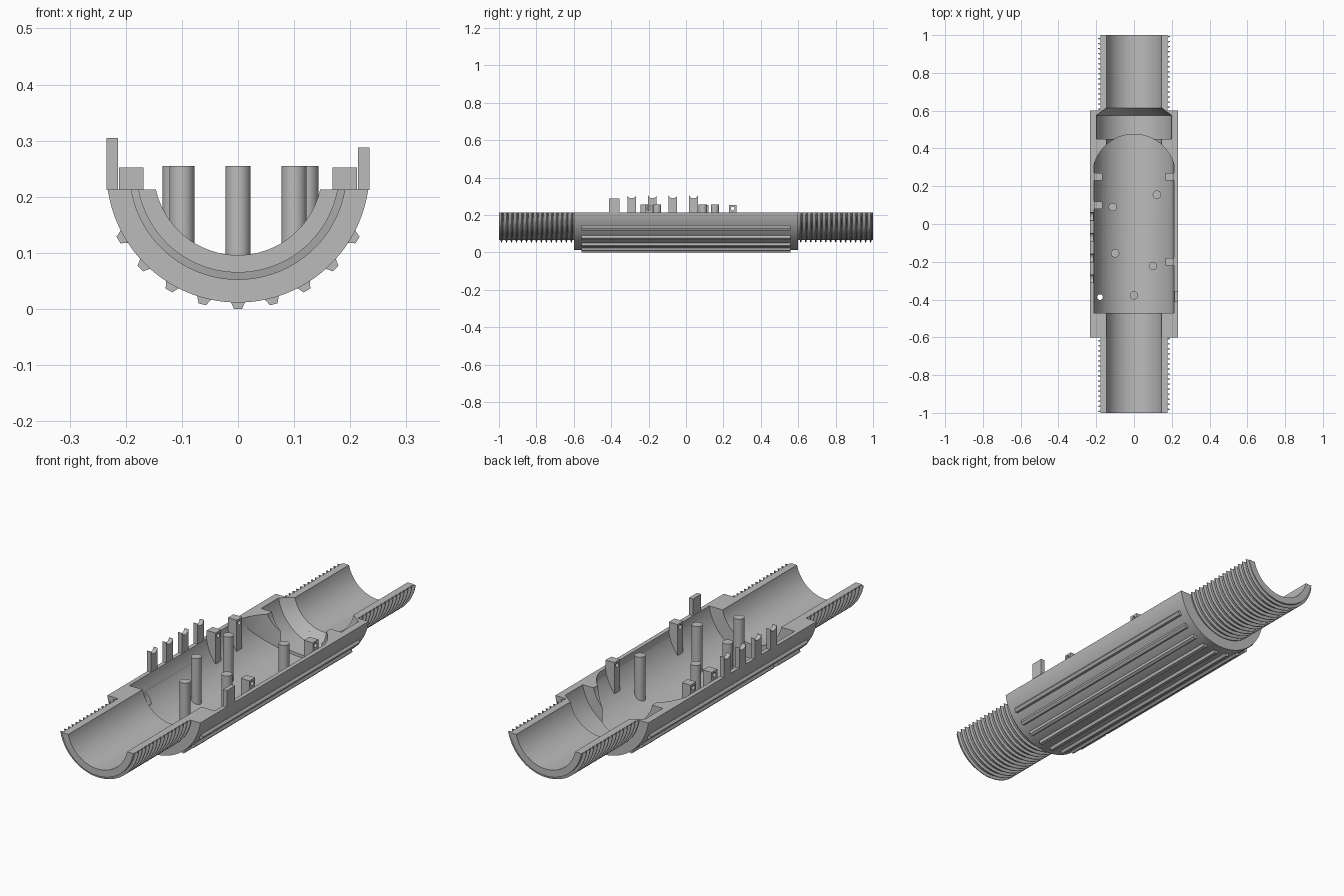
import bpy, bmesh, math
from mathutils import Vector, Matrix

AXIS, CUT = 0.246, 0.213          # height of the tube axis, height of the split plane
OUTER, BORE, CAVITY = 0.2344, 0.15, 0.2155

cube = bpy.data.objects.get("Cube")
if cube:
    bpy.data.objects.remove(cube)

grey = bpy.data.materials.new("plain grey")
grey.use_nodes = True
grey.diffuse_color = (0.5, 0.5, 0.5, 1)
grey.node_tree.nodes["Principled BSDF"].inputs["Base Color"].default_value = (0.5, 0.5, 0.5, 1)


def finish(name, bm):
    bmesh.ops.recalc_face_normals(bm, faces=bm.faces)
    mesh = bpy.data.meshes.new(name)
    bm.to_mesh(mesh)
    bm.free()
    mesh.materials.append(grey)
    obj = bpy.data.objects.new(name, mesh)
    bpy.context.collection.objects.link(obj)
    return obj


def add_prism(bm, points, direction):
    """Closed outline swept along a direction."""
    face = bm.faces.new([bm.verts.new(p) for p in points])
    ext = bmesh.ops.extrude_face_region(bm, geom=[face], use_keep_orig=True)
    top = [g for g in ext["geom"] if isinstance(g, bmesh.types.BMVert)]
    bmesh.ops.translate(bm, verts=top, vec=direction)


def prism(name, points, direction):
    bm = bmesh.new()
    add_prism(bm, points, direction)
    return finish(name, bm)


def trough(name, profile, steps=72, pitch=0):
    """Sweep a closed (y, radius, helical) outline around the axis, then split it flat."""
    bm = bmesh.new()
    rows = []
    for k in range(steps + 1):
        a = math.radians(-110 + 220 * k / steps)
        rows.append([bm.verts.new((r * math.sin(a), y + helical * pitch * a / math.tau,
                                   AXIS - r * math.cos(a))) for y, r, helical in profile])
    n = len(profile)
    for p, q in zip(rows, rows[1:]):
        for i in range(n):
            j = (i + 1) % n
            bm.faces.new((p[i], p[j], q[j], q[i]))
    bmesh.ops.bisect_plane(bm, geom=bm.verts[:] + bm.edges[:] + bm.faces[:],
                           plane_co=(0, 0, CUT), plane_no=(0, 0, 1), clear_outer=True)
    bmesh.ops.holes_fill(bm, edges=[e for e in bm.edges if e.is_boundary], sides=0)
    return finish(name, bm)


def circle(center, u, v, radius, n=32):
    return [Vector(center) + radius * (math.cos(math.tau * i / n) * Vector(u)
            + math.sin(math.tau * i / n) * Vector(v)) for i in range(n)]


def boolean(obj, cutter, operation="DIFFERENCE"):
    mod = obj.modifiers.new("cut", "BOOLEAN")
    mod.object, mod.operation, mod.solver = cutter, operation, "EXACT"
    bpy.context.view_layer.objects.active = obj
    bpy.ops.object.modifier_apply(modifier=mod.name)


X, Y, Z = Vector((1, 0, 0)), Vector((0, 1, 0)), Vector((0, 0, 1))
parts, cutters = [], []

# Main shell: bore at the front, chamber and cone at the back
shell = trough("body_shell", [(y, r, 0) for y, r in (
    (-0.6, OUTER), (0.6, OUTER), (0.6, 0.17), (0.575, 0.2025), (0.45, 0.2025),
    (0.45, BORE), (-0.6, BORE))], 96)
parts.append(shell)

# Long pocket with a rounded back end
pocket = prism("pocket_cutter", circle((0, -0.47, AXIS), X, Z, CAVITY, 128), Y * 1.1)
ends = [(0.22 * math.cos(math.pi * i / 48), 0.255 + 0.22 * math.sin(math.pi * i / 48), -0.1)
        for i in range(49)]
stadium = prism("stadium_cutter", ends + [(-0.22, -0.7, -0.1), (0.22, -0.7, -0.1)], Z * 0.8)
boolean(pocket, stadium, "INTERSECT")
boolean(shell, pocket)

# Grip ribs under the shell
bm = bmesh.new()
for i in range(-4, 5):
    turn = Matrix.Rotation(math.radians(15 * i), 3, "Y")
    outline = [(-0.015, -0.229), (0.015, -0.229), (0.007, -0.246), (-0.007, -0.246)]
    add_prism(bm, [turn @ Vector((x, -0.56, z)) + AXIS * Z for x, z in outline], Y * 1.12)
ribs = finish("grip_ribs", bm)
parts.append(ribs)

# Drain hole through the wall
drain = prism("drain_cutter", circle((-0.18, -0.387, 0), X, Y, 0.015), Z * 0.3)
boolean(shell, drain)
boolean(ribs, drain)
cutters += [pocket, stadium, drain]

# Threaded pipe ends
TEETH = 15
pitch = 0.4 / TEETH
for name, start, inner in (("front_thread", -1.0, BORE), ("back_thread", 0.6, 0.17)):
    profile = [(start, 0.181, 0)]
    for t in range(TEETH):
        for f, r in ((0.32, 0.181), (0.45, 0.194), (0.58, 0.194), (0.7, 0.181)):
            profile.append((start + (t + f) * pitch, r, 0.9))
    profile += [(start + 0.4, 0.181, 0), (start + 0.4, BORE, 0),
                (start + 0.015, BORE, 0), (start, inner, 0)]
    parts.append(trough(name, profile, 72, pitch))

# Round posts standing on the pocket floor
for i, (x, y) in enumerate(((0, -0.378), (0.1, -0.222), (-0.1, -0.155),
                            (-0.112, 0.09), (0.121, 0.155))):
    foot = circle((x, y, 0), X, Y, 0.0222)
    post = prism(f"post_{i + 1}", foot, Z * 0.255)
    for v in post.data.vertices:
        if v.co.z < 0.1:
            v.co.z = AXIS - math.sqrt(0.225 ** 2 - v.co.x ** 2)
    parts.append(post)

# Side lugs with a cross hole, wedged against the wall
for i, (side, y) in enumerate(((-1, 0.1), (-1, 0.25), (1, -0.2), (1, 0.25))):
    outline = ((0.168, 0.252), (0.212, 0.252), (0.212, 0.172), (0.168, 0.105))
    lug = prism(f"lug_{i + 1}", [(side * x, y - 0.02, z) for x, z in outline], Y * 0.04)
    hole = prism("lug_cutter", circle((-0.3, y, 0.234), Y, Z, 0.01, 20), X * 0.6)
    boolean(lug, hole)
    cutters.append(hole)
    parts.append(lug)

# Notched clips on one rim
for i in range(4):
    y = 0.04 - 0.11 * i
    notch = [(-0.234, y + 0.022 * math.cos(a), 0.305 - 0.016 * math.sin(a))
             for a in (math.pi * k / 10 for k in range(11))]
    outline = [(-0.234, y - 0.023, 0.305), (-0.234, y - 0.023, 0.212),
               (-0.234, y + 0.023, 0.212), (-0.234, y + 0.023, 0.305)]
    parts.append(prism(f"notched_clip_{i + 1}", notch + outline, X * 0.02))

# Plain tab on the other rim
tab = [(0.214, y, z) for y, z in ((-0.413, 0.212), (-0.355, 0.212), (-0.355, 0.288), (-0.413, 0.288))]
parts.append(prism("plain_tab", tab, X * 0.02))

for cutter in cutters:
    bpy.data.objects.remove(cutter)

# Smooth curves, crisp edges
bpy.ops.object.select_all(action="DESELECT")
for obj in parts:
    obj.select_set(True)
bpy.context.view_layer.objects.active = shell
bpy.ops.object.shade_smooth_by_angle(angle=math.radians(25))
